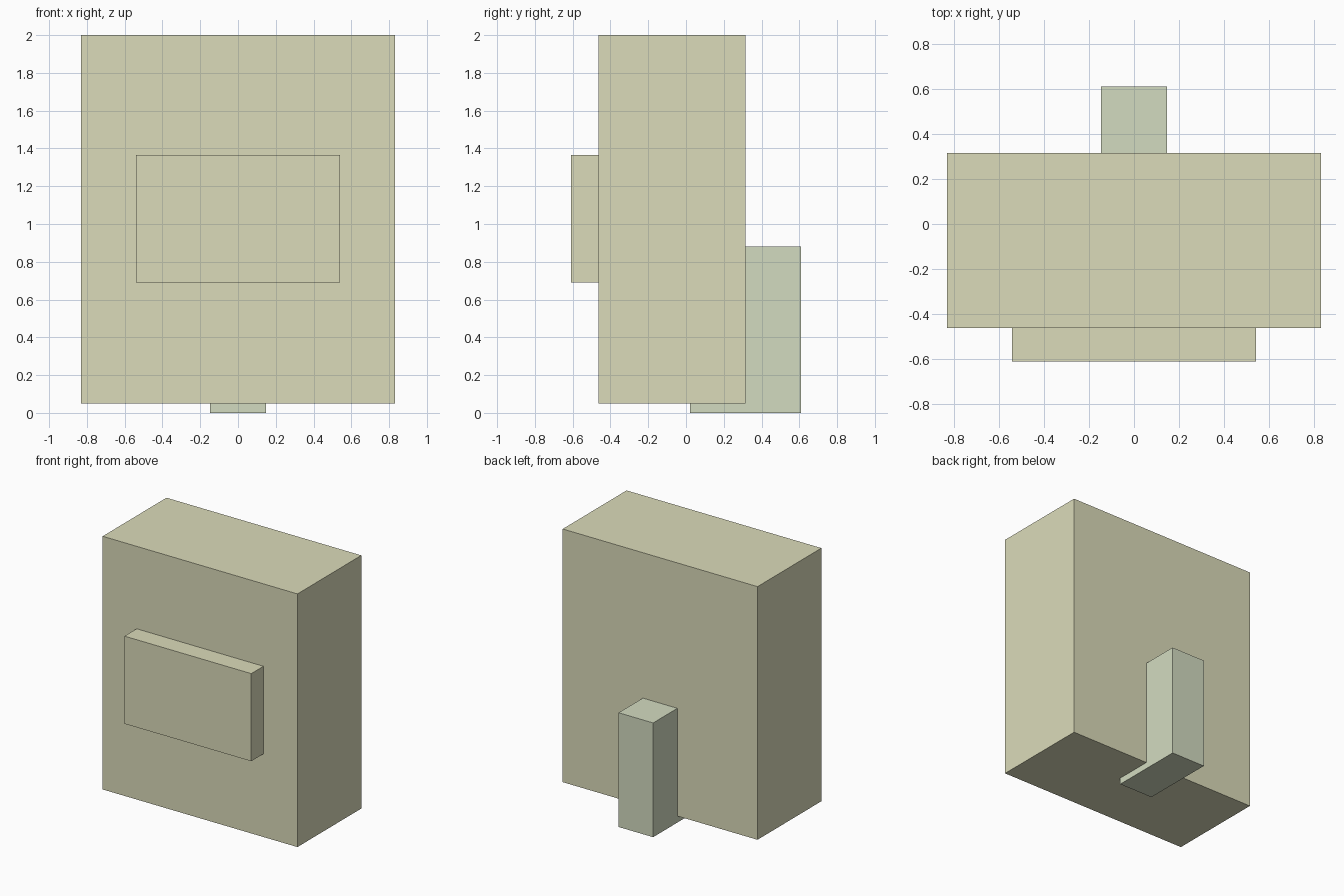
import bpy

if "Cube" in bpy.data.objects:
    bpy.data.objects.remove(bpy.data.objects["Cube"])


def material(name, color):
    mat = bpy.data.materials.new(name)
    mat.diffuse_color = color
    mat.use_nodes = True
    mat.node_tree.nodes["Principled BSDF"].inputs["Base Color"].default_value = mat.diffuse_color
    return mat


def box(name, x, y, z, mat):
    """Box spanning the given (min, max) range on each axis."""
    spans = (x, y, z)
    bpy.ops.mesh.primitive_cube_add(size=1, location=[(a + b) / 2 for a, b in spans])
    obj = bpy.context.object
    obj.name = name
    obj.scale = [b - a for a, b in spans]
    bpy.ops.object.transform_apply(location=False, rotation=False, scale=True)
    obj.data.materials.append(mat)
    return obj


khaki = material("khaki", (0.71, 0.71, 0.49, 1))
sage = material("sage", (0.65, 0.71, 0.53, 1))

# Main slab, raised slightly above the ground
box("body", (-0.83, 0.83), (-0.462, 0.315), (0.05, 2.0), khaki)

# Raised plate on the front face
box("front_panel", (-0.54, 0.54), (-0.61, -0.462), (0.69, 1.365), khaki)

# Rear support post, running into and under the body
box("rear_post", (-0.147, 0.147), (0.02, 0.61), (0.0, 0.88), sage)
